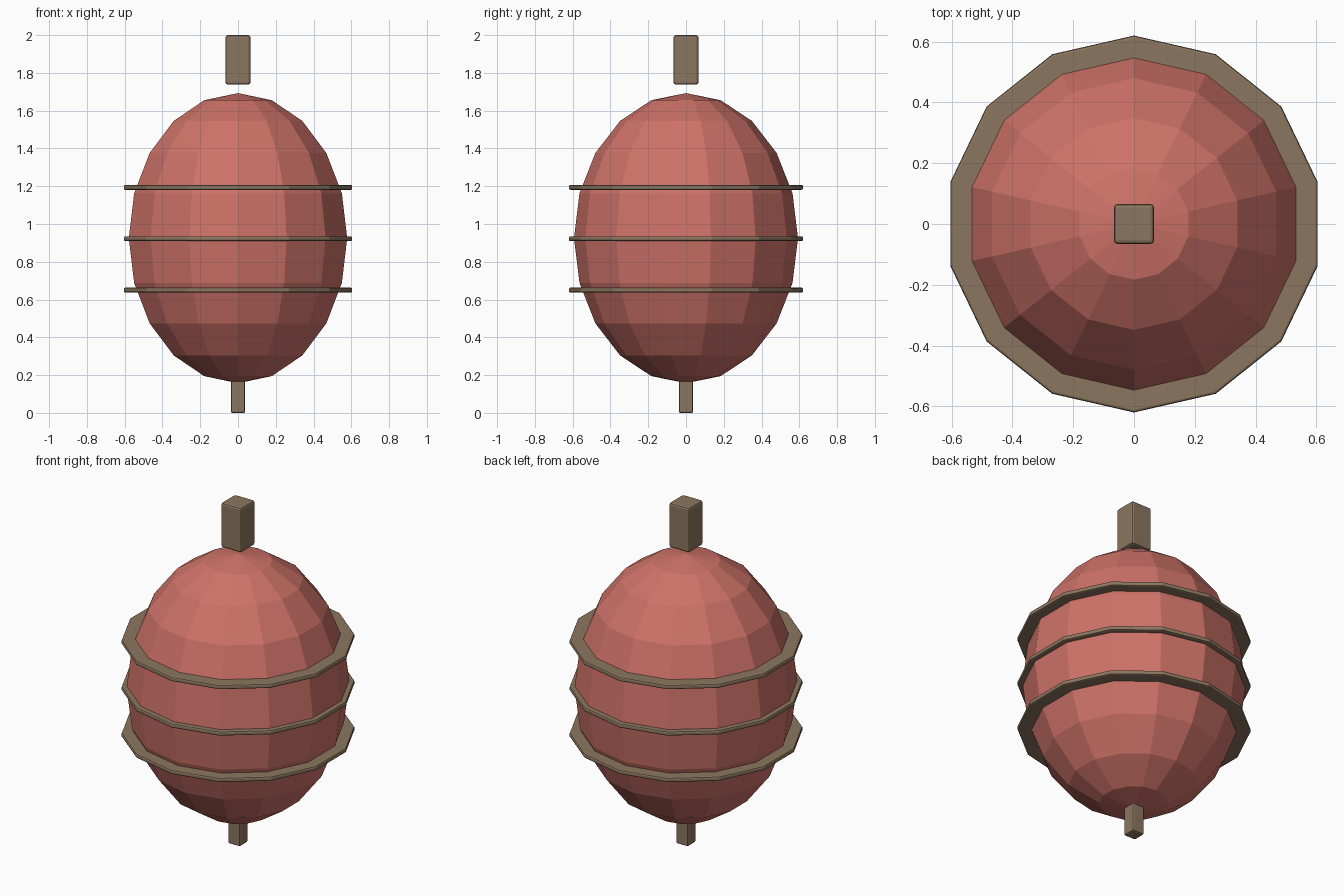
import bpy

if "Cube" in bpy.data.objects:
    bpy.data.objects.remove(bpy.data.objects["Cube"])


def material(name, rgb):
    mat = bpy.data.materials.new(name)
    mat.diffuse_color = (*rgb, 1)
    mat.use_nodes = True
    mat.node_tree.nodes["Principled BSDF"].inputs["Base Color"].default_value = mat.diffuse_color
    return mat


RED = material("red_paper", (0.62, 0.17, 0.14))
WOOD = material("brown_wood", (0.26, 0.18, 0.115))


def finish(name, mat, scale, bevel=0.0):
    obj = bpy.context.object
    obj.name = name
    obj.scale = scale
    bpy.ops.object.transform_apply(location=False, rotation=False, scale=True)
    obj.data.materials.append(mat)
    if bevel:
        mod = obj.modifiers.new("soft_edges", "BEVEL")
        mod.width = bevel
        mod.segments = 2
        mod.limit_method = "ANGLE"
    return obj


def block(name, width, z0, z1, bevel):
    bpy.ops.mesh.primitive_cube_add(size=1, location=(0, 0, (z0 + z1) / 2))
    finish(name, WOOD, (width, width, z1 - z0), bevel)


# Faceted paper body
bpy.ops.mesh.primitive_uv_sphere_add(segments=14, ring_count=10, radius=1,
                                     location=(0, 0, 0.925))
finish("lantern_body", RED, (0.593, 0.593, 0.768))

# Three thin hoops around the body
for name, z in (("lower_hoop", 0.65), ("middle_hoop", 0.922), ("upper_hoop", 1.194)):
    bpy.ops.mesh.primitive_cylinder_add(vertices=14, radius=1, depth=1,
                                        location=(0, 0, z))
    finish(name, WOOD, (0.62, 0.62, 0.026), 0.008)

# Hanger block above and peg below
block("top_hanger", 0.132, 1.738, 2.0, 0.012)
block("bottom_peg", 0.076, 0.0, 0.2, 0.008)
